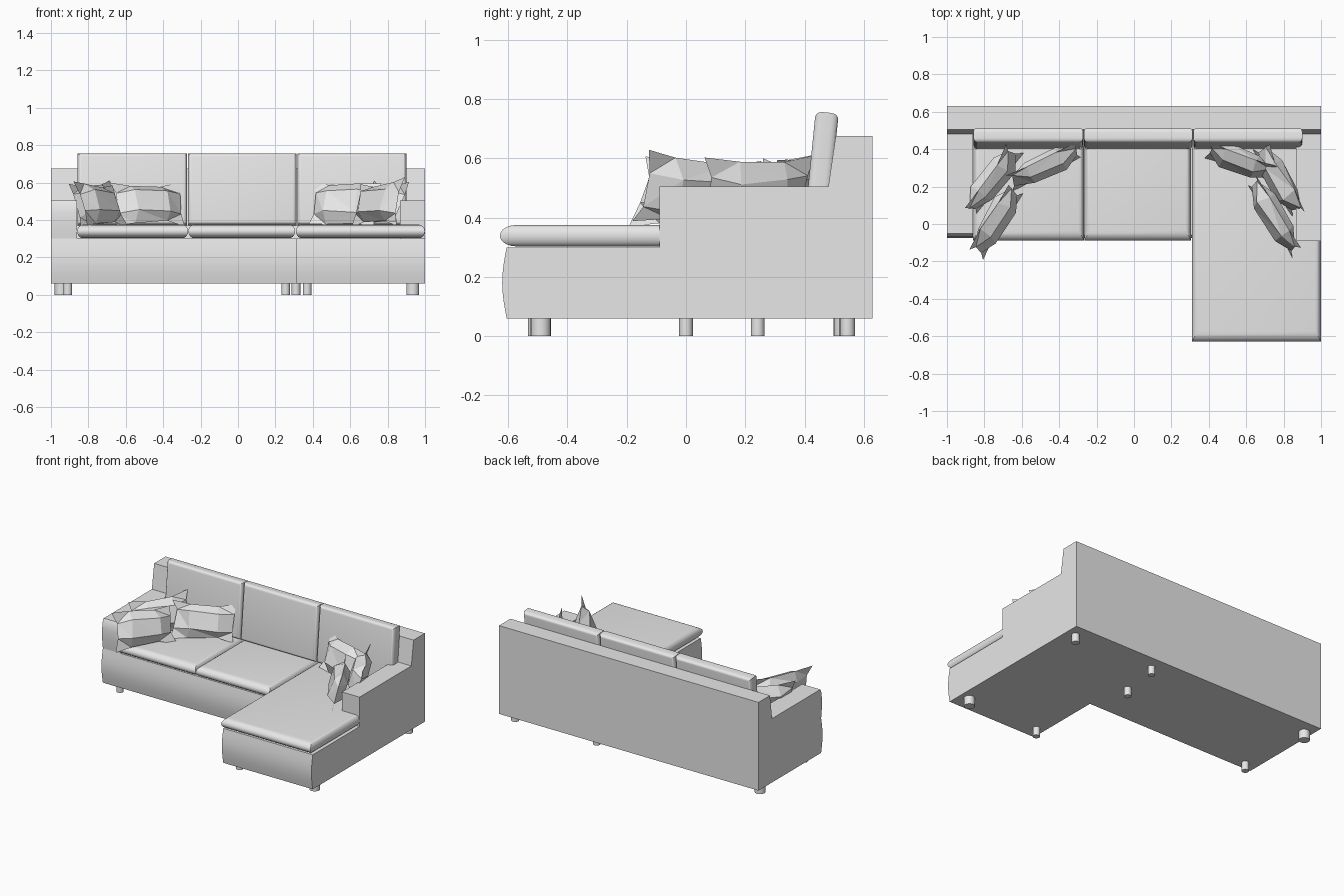
import bpy, bmesh, math, random
from mathutils import Matrix, Vector

random.seed(4)
cube = bpy.data.objects.get("Cube")
if cube:
    bpy.data.objects.remove(cube, do_unlink=True)

fabric = bpy.data.materials.new("light_grey_fabric")
fabric.use_nodes = True
GREY = (0.8, 0.8, 0.8, 1)
fabric.diffuse_color = GREY
fabric.node_tree.nodes["Principled BSDF"].inputs["Base Color"].default_value = GREY


def finish(bm, name, matrix=None, smooth=True):
    """Turn a bmesh into a named object with the fabric material."""
    bmesh.ops.recalc_face_normals(bm, faces=bm.faces)
    if matrix:
        bm.transform(matrix)
    mesh = bpy.data.meshes.new(name)
    bm.to_mesh(mesh)
    bm.free()
    mesh.materials.append(fabric)
    obj = bpy.data.objects.new(name, mesh)
    bpy.context.collection.objects.link(obj)
    if smooth:
        bpy.ops.object.select_all(action="DESELECT")
        obj.select_set(True)
        bpy.context.view_layer.objects.active = obj
        bpy.ops.object.shade_smooth_by_angle(angle=math.radians(35))
    return obj


def loft(bm, rings):
    """Bridge closed rings of points and cap both ends."""
    loops = [[bm.verts.new(p) for p in ring] for ring in rings]
    for a, b in zip(loops, loops[1:]):
        for i in range(len(a)):
            j = (i + 1) % len(a)
            bm.faces.new((a[i], a[j], b[j], b[i]))
    bm.faces.new(loops[0])
    bm.faces.new(loops[-1])


def extrude_x(name, profile, x0, x1):
    """Extrude a (y, z) side profile along x."""
    bm = bmesh.new()
    loft(bm, [[(x, y, z) for y, z in profile] for x in (x0, x1)])
    return finish(bm, name)


def cushion(name, size, radius, inset, matrix):
    """Flat slab with rounded rims and mitred corners, thin along local z."""
    w, d, h = (s / 2 for s in size)
    rings = []
    for side in (-1, 1):
        for k in range(6):
            t = math.pi / 2 * (k / 5 if side > 0 else 1 - k / 5)
            z = side * (h - radius + radius * math.sin(t))
            a = w - inset[0] * (1 - math.cos(t))
            b = d - inset[1] * (1 - math.cos(t))
            rings.append([(-a, -b, z), (a, -b, z), (a, b, z), (-a, b, z)])
    bm = bmesh.new()
    loft(bm, rings)
    bmesh.ops.remove_doubles(bm, verts=bm.verts, dist=0.0005)
    return finish(bm, name, matrix)


def pillow(name, x, y, yaw, lean, roll, width=0.41, height=0.25):
    """Faceted throw pillow with pointed corners and pinched edges."""
    bm = bmesh.new()
    steps = (-1, -0.45, 0.45, 1)
    grids = {-1: {}, 1: {}}
    for i, u in enumerate(steps):
        for j, v in enumerate(steps):
            rim_u, rim_v = i in (0, 3), j in (0, 3)
            px = u * width / 2 * (0.9 if rim_u and not rim_v else 1)
            pz = v * height / 2 * (0.86 if rim_v and not rim_u else 1)
            wobble = lambda: random.uniform(-0.01, 0.01)
            if rim_u or rim_v:
                vert = bm.verts.new((px + wobble(), wobble(), pz + wobble()))
                grids[-1][i, j] = grids[1][i, j] = vert
            else:
                for s in grids:
                    grids[s][i, j] = bm.verts.new((px + wobble(), s * 0.052 + wobble(), pz + wobble()))
    for g in grids.values():
        for i in range(3):
            for j in range(3):
                bm.faces.new((g[i, j], g[i + 1, j], g[i + 1, j + 1], g[i, j + 1]))
    bmesh.ops.triangulate(bm, faces=bm.faces)
    turn = Matrix.Rotation(math.radians(yaw), 4, "Z") @ Matrix.Rotation(-math.radians(lean), 4, "X")
    turn = turn @ Matrix.Rotation(math.radians(roll), 4, "Y")
    return finish(bm, name, Matrix.Translation((x, y, 0.487)) @ turn, smooth=False)


# Upholstered bases with a gently bulging front
def base_profile(front):
    bulge = [(front - 0.015 * math.sin(math.pi * k / 8), 0.06 + 0.03 * k) for k in range(9)]
    return bulge + [(0.63, 0.30), (0.63, 0.06)]


extrude_x("sofa_base", base_profile(-0.06), -1, 0.31)
extrude_x("chaise_base", base_profile(-0.605), 0.31, 1)

# Backrest and arms
extrude_x("backrest", [(0.45, 0.30), (0.63, 0.30), (0.63, 0.675), (0.505, 0.675), (0.48, 0.505)], -1, 1)
arm_end = [(0.48, 0.505), (0.45, 0.30)]
extrude_x("right_arm", [(-0.06, 0.30), (-0.068, 0.37), (-0.068, 0.44), (-0.06, 0.49), (-0.05, 0.505)] + arm_end, -1, -0.86)
extrude_x("left_arm", [(-0.09, 0.30), (-0.09, 0.505)] + arm_end, 0.865, 1)

# Seat cushions
for name, x0, x1, y0 in (("right_seat_cushion", -0.86, -0.267, -0.088),
                         ("middle_seat_cushion", -0.265, 0.305, -0.088),
                         ("chaise_cushion", 0.31, 0.999, -0.628)):
    place = Matrix.Translation(((x0 + x1) / 2, (y0 + 0.46) / 2, 0.339))
    cushion(name, (x1 - x0, 0.46 - y0, 0.072), 0.036, (0.03, 0.055), place)

# Back cushions, leaning on the backrest
for name, x0, x1 in (("right_back_cushion", -0.858, -0.272),
                     ("middle_back_cushion", -0.268, 0.313),
                     ("left_back_cushion", 0.317, 0.9)):
    tilt = Matrix.Rotation(math.pi / 2 - 0.1, 4, "X")
    place = Matrix.Translation(((x0 + x1) / 2, 0.457, 0.563)) @ tilt
    cushion(name, (x1 - x0, 0.385, 0.078), 0.024, (0.02, 0.02), place)

# Throw pillows in both corners
pillow("right_rear_pillow", -0.48, 0.31, 25, 20, 0)
pillow("right_side_pillow", -0.755, 0.235, 54, 20, -3)
pillow("right_front_pillow", -0.735, 0.015, 58, 22, 2)
pillow("left_rear_pillow", 0.565, 0.335, -20, 20, 0, 0.38)
pillow("left_side_pillow", 0.775, 0.235, -60, 20, 2)
pillow("left_front_pillow", 0.75, 0.04, -59, 18, -3, 0.46)

# Round legs
for i, (x, y, r) in enumerate(((0.935, 0.545, 0.025), (0.935, -0.49, 0.034), (0.37, -0.51, 0.023),
                               (0.255, 0.242, 0.023), (0.31, 0.54, 0.023),
                               (-0.91, 0, 0.023), (-0.945, 0.533, 0.035))):
    leg = bmesh.new()
    bmesh.ops.create_cone(leg, cap_ends=True, segments=20, radius1=r, radius2=r, depth=0.06)
    finish(leg, f"leg_{i + 1}", Matrix.Translation((x, y, 0.03)))
